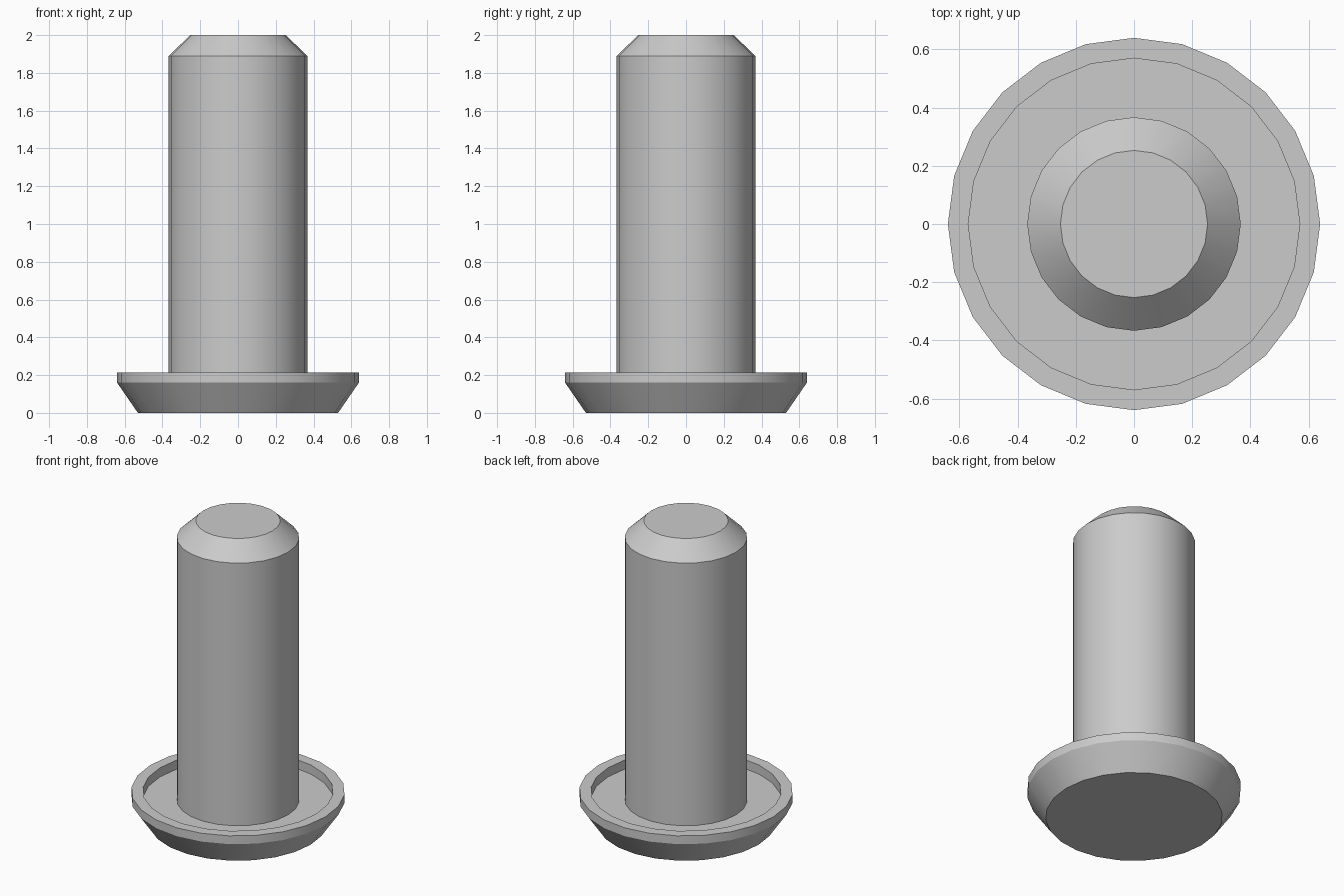
import bpy
import bmesh
import math

SIDES = 24

cube = bpy.data.objects.get("Cube")
if cube:
    bpy.data.objects.remove(cube, do_unlink=True)

# Single plain grey material
grey = bpy.data.materials.new("plain grey")
grey.use_nodes = True
colour = (0.6, 0.6, 0.6, 1)
grey.diffuse_color = colour
grey.node_tree.nodes["Principled BSDF"].inputs["Base Color"].default_value = colour


def lathe(name, profile):
    """Turn (radius, height) points around z, capping both ends."""
    bm = bmesh.new()
    rings = []
    for radius, height in profile:
        angles = [math.tau * i / SIDES for i in range(SIDES)]
        rings.append([bm.verts.new((radius * math.cos(a), radius * math.sin(a), height))
                      for a in angles])
    for low, high in zip(rings, rings[1:]):
        for i in range(SIDES):
            j = (i + 1) % SIDES
            bm.faces.new((low[i], low[j], high[j], high[i]))
    bm.faces.new(reversed(rings[0]))
    bm.faces.new(rings[-1])
    mesh = bpy.data.meshes.new(name)
    bm.to_mesh(mesh)
    bm.free()
    mesh.materials.append(grey)
    obj = bpy.data.objects.new(name, mesh)
    bpy.context.collection.objects.link(obj)
    bpy.ops.object.select_all(action='DESELECT')
    obj.select_set(True)
    bpy.context.view_layer.objects.active = obj
    bpy.ops.object.shade_smooth_by_angle(angle=math.radians(30))
    return obj


# Flared head: tapered underside, short rim, recessed floor, then the
# chamfered shaft rising from that floor as one continuous turned surface
head = [(0.53, 0), (0.64, 0.16), (0.64, 0.215), (0.57, 0.215), (0.57, 0.155)]
shaft = [(0.367, 0.155), (0.367, 1.89), (0.253, 2)]
lathe("pin_with_flanged_head", head + shaft)
